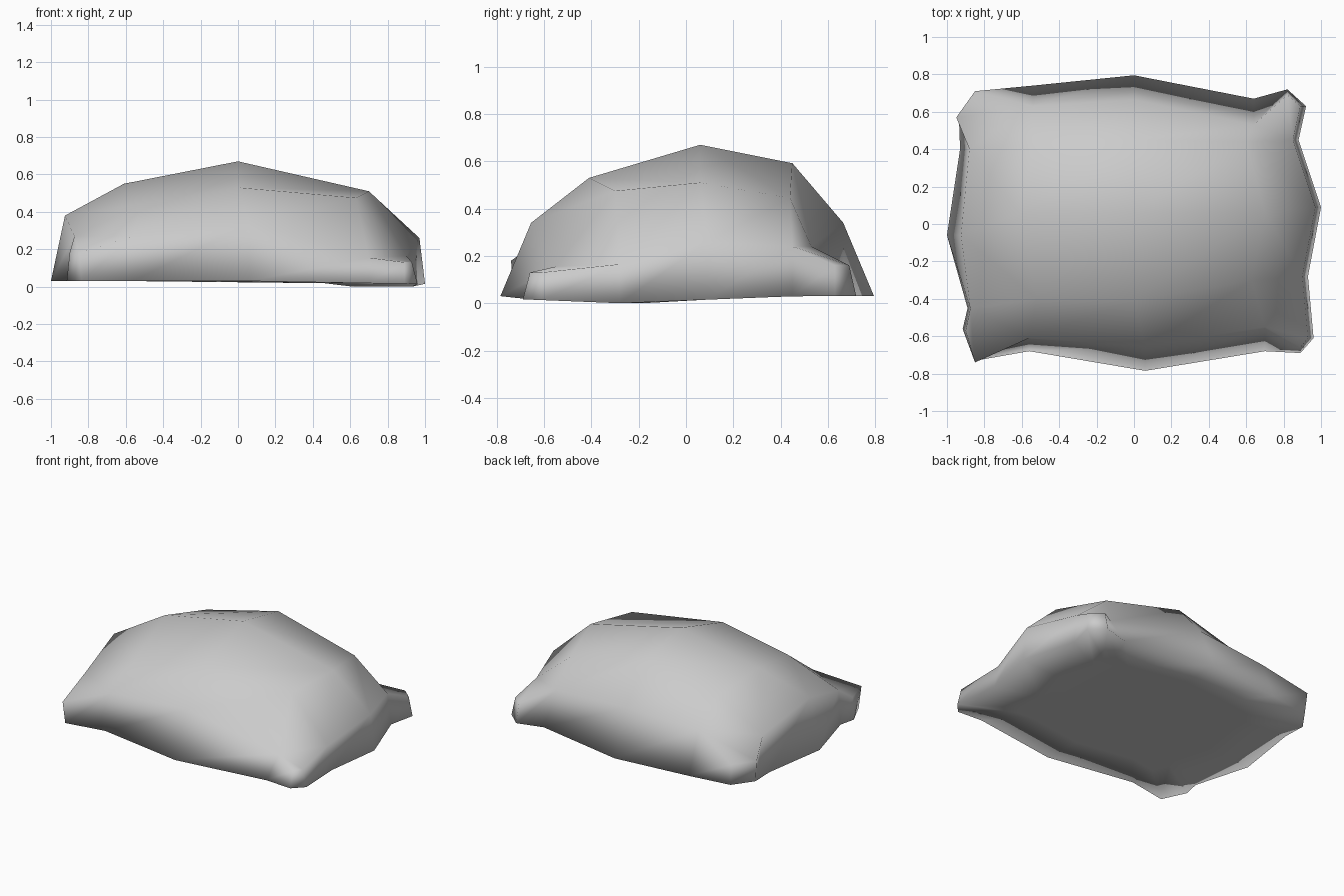
import bpy
import bmesh
from mathutils import Vector

cube = bpy.data.objects.get("Cube")
if cube:
    bpy.data.objects.remove(cube)

# Cloth colour
cloth = bpy.data.materials.new("grey_cloth")
cloth.use_nodes = True
colour = (0.6, 0.6, 0.6, 1)
cloth.diffuse_color = colour
cloth.node_tree.nodes["Principled BSDF"].inputs["Base Color"].default_value = colour

# Footprint, counter-clockwise: each side is ear, quarter, middle, quarter, ear
front = [(-.85, -.74), (-.56, -.68), (.06, -.785), (.7, -.68), (.89, -.69)]
left = [(.96, -.61), (.93, -.28), (1, .09), (.88, .45), (.92, .63)]
back = [(.82, .72), (.64, .67), (0, .795), (-.54, .74), (-.85, .71)]
right = [(-.95, .57), (-.93, .4), (-1, -.06), (-.89, -.45), (-.93, -.57)]

# Per side: inward direction, then insets and heights of the shoulder
sides = [
    (front, Vector((0, 1, 0)), (0, .07, .13, .13, .03), (.18, .27, .34, .155, .13)),
    (left, Vector((-1, 0, 0)), (.03, .03, .03, .03, .03), (.13, .165, .26, .24, .16)),
    (back, Vector((0, -1, 0)), (.03, .14, .13, .11, 0), (.16, .24, .34, .31, .18)),
    (right, Vector((1, 0, 0)), (0, .05, .075, .015, .03), (.18, .28, .38, .27, .18)),
]

bm = bmesh.new()
hem, shoulder, floor = [], [], []
sag = Vector((.93, -.28))


def ground(x, y):
    """Height of the underside, which sags at the left."""
    distance = (Vector((x, y)) - sag).length
    return .03 * min(1, distance / .75)


# Hem, shoulder and underside rings
for points, inward, insets, heights in sides:
    for i, (x, y) in enumerate(points):
        base = Vector((x, y, ground(x, y)))
        top = Vector((x, y, heights[i])) + inward * insets[i]
        if i in (0, 4) and x < 0:           # ears tucked under at the right
            base.xy *= .985
        hem.append(bm.verts.new(base))
        shoulder.append(bm.verts.new(top))
        floor.append(bm.verts.new((base.x * .66, base.y * .66, base.z)))

# Domed crown: a three by three grid with rounded corners
rows = [
    [(-.52, -.4, .44), (0, -.41, .53), (.63, -.3, .475)],
    [(-.61, .06, .55), (0, .06, .67), (.7, .06, .51)],
    [(-.54, .42, .47), (0, .45, .592), (.6, .44, .445)],
]
crown = [[bm.verts.new(point) for point in row] for row in rows]

count = len(hem)
for i in range(count):
    j = (i + 1) % count
    bm.faces.new((hem[i], hem[j], shoulder[j], shoulder[i]))
    bm.faces.new((floor[i], floor[j], hem[j], hem[i]))
bm.faces.new(floor[::-1])

for r in range(2):
    for c in range(2):
        bm.faces.new((crown[r][c], crown[r][c + 1],
                      crown[r + 1][c + 1], crown[r + 1][c]))

# Join the crown to the shoulder, then close each corner and its ear
edges = [
    crown[0],
    [row[2] for row in crown],
    crown[2][::-1],
    [row[0] for row in crown][::-1],
]
for s, edge in enumerate(edges):
    start = s * 5
    for k in range(2):
        bm.faces.new((shoulder[start + 1 + k], shoulder[start + 2 + k],
                      edge[k + 1], edge[k]))
    bm.faces.new((shoulder[start - 2], shoulder[start + 1], edge[0]))
    bm.faces.new((shoulder[start - 2], shoulder[start - 1], shoulder[start],
                  shoulder[start + 1]))

bmesh.ops.recalc_face_normals(bm, faces=bm.faces[:])
for face in bm.faces:
    face.smooth = True

mesh = bpy.data.meshes.new("stuffed_sack")
bm.to_mesh(mesh)
bm.free()
mesh.materials.append(cloth)
sack = bpy.data.objects.new("stuffed_sack", mesh)
bpy.context.collection.objects.link(sack)
